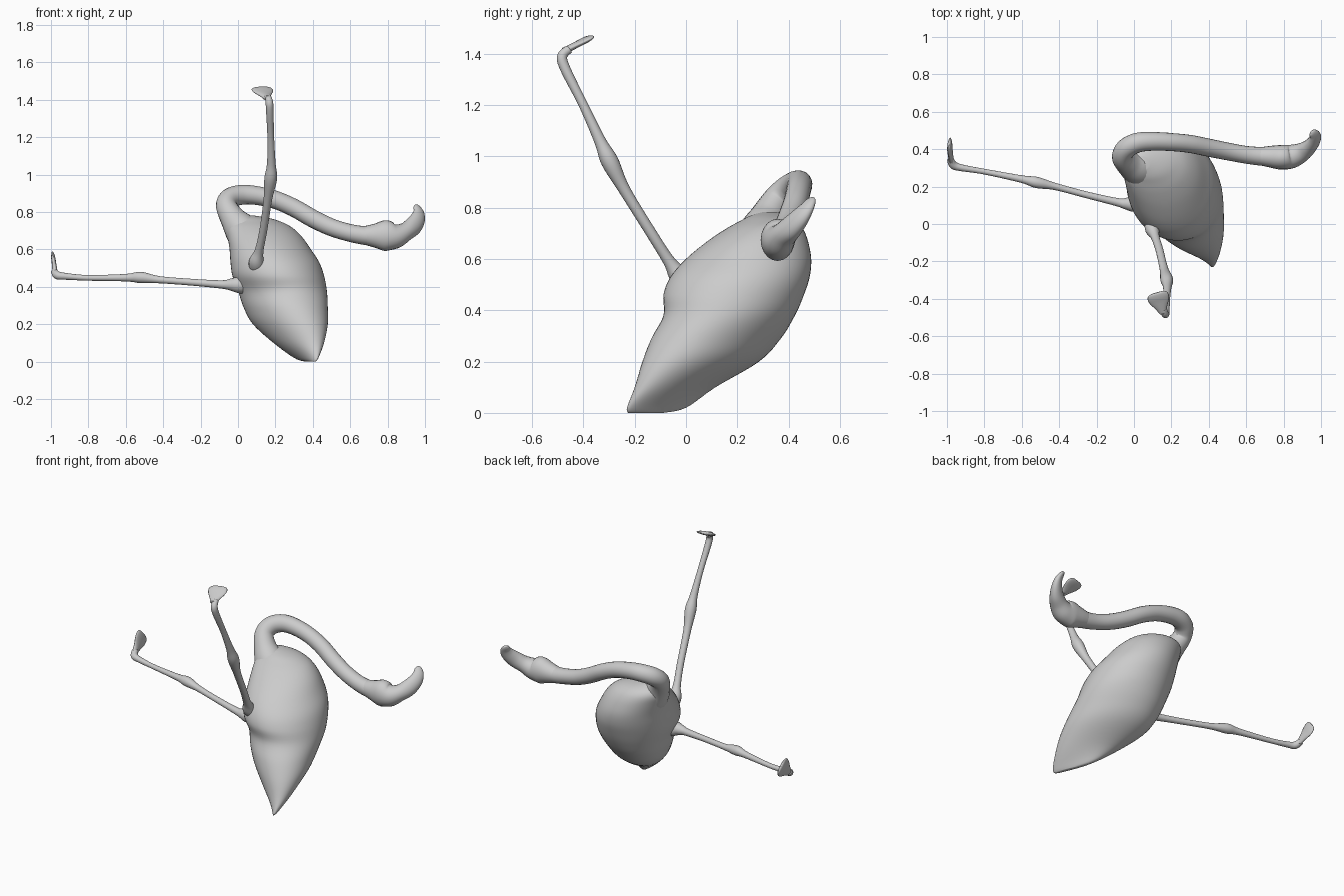
import bpy, bmesh, math
from mathutils import Vector


def smooth_rows(rows, steps):
    # Catmull-Rom interpolation of equal-length number rows
    out = []
    n = len(rows)
    for i in range(n - 1):
        quad = (rows[max(i - 1, 0)], rows[i], rows[i + 1], rows[min(i + 2, n - 1)])
        for s in range(steps):
            t = s / steps
            out.append([0.5 * (2 * b + (c - a) * t + (2 * a - 5 * b + 4 * c - d) * t * t
                               + (3 * b - a - 3 * c + d) * t ** 3)
                        for a, b, c, d in zip(*quad)])
    out.append(list(rows[-1]))
    return out


def loft(name, rings):
    # skin closed rings and cap both ends
    bm = bmesh.new()
    loops = [[bm.verts.new(p) for p in ring] for ring in rings]
    n = len(loops[0])
    for a, b in zip(loops, loops[1:]):
        for j in range(n):
            k = (j + 1) % n
            bm.faces.new((a[j], a[k], b[k], b[j]))
    bm.faces.new(loops[0][::-1])
    bm.faces.new(loops[-1])
    bmesh.ops.recalc_face_normals(bm, faces=bm.faces[:])
    mesh = bpy.data.meshes.new(name)
    bm.to_mesh(mesh)
    bm.free()
    for p in mesh.polygons:
        p.use_smooth = True
    ob = bpy.data.objects.new(name, mesh)
    bpy.context.collection.objects.link(ob)
    return ob


def tube(name, points, side, steps=6, sides=20):
    # rows are x, y, z, half width (along side), half thickness
    rows = smooth_rows(points, steps)
    rings = []
    u = Vector(side)
    for i, r in enumerate(rows):
        a, b = rows[max(i - 1, 0)], rows[min(i + 1, len(rows) - 1)]
        d = (Vector(b[:3]) - Vector(a[:3])).normalized()
        u = (u - d * u.dot(d)).normalized()
        v = d.cross(u)
        rings.append([Vector(r[:3]) + u * (r[3] * math.cos(t)) + v * (r[4] * math.sin(t))
                      for t in (2 * math.pi * j / sides for j in range(sides))])
    return loft(name, rings)


def round_tube(name, points, side):
    return tube(name, [p + (p[3],) for p in points], side)


# Body: level slices as z, x min, x max, y min, y max, skew
slices = [
    (0.00, 0.36, 0.415, -0.225, -0.09, -0.9),
    (0.02, 0.30, 0.43, -0.23, -0.00, -0.86),
    (0.10, 0.19, 0.46, -0.20, 0.115, -0.6),
    (0.20, 0.08, 0.48, -0.17, 0.285, -0.4),
    (0.29, 0.03, 0.48, -0.135, 0.37, -0.26),
    (0.38, 0.00, 0.475, -0.088, 0.425, -0.14),
    (0.46, -0.03, 0.46, -0.088, 0.46, -0.05),
    (0.53, -0.04, 0.435, -0.06, 0.482, -0.02),
    (0.60, -0.045, 0.39, 0.00, 0.488, 0.0),
    (0.67, -0.055, 0.34, 0.085, 0.475, 0.0),
    (0.72, -0.06, 0.285, 0.16, 0.455, 0.0),
    (0.75, -0.05, 0.225, 0.215, 0.43, 0.0),
    (0.768, -0.03, 0.165, 0.25, 0.40, 0.0),
    (0.782, 0.00, 0.08, 0.29, 0.36, 0.0),
]
rings = []
for z, x0, x1, y0, y1, k in smooth_rows(slices, 5):
    ring = []
    for j in range(56):
        t = 2 * math.pi * j / 56
        c, s = math.cos(t), math.sin(t)
        ring.append((0.5 * (x0 + x1) + 0.5 * (x1 - x0) * c,
                     0.5 * (y0 + y1) + 0.5 * (y1 - y0) * (k * c + math.sqrt(1 - k * k) * s), z))
    rings.append(ring)
loft("body", rings)

# Curved neck flowing out of the body
round_tube("neck", [
    (0.12, 0.27, 0.56, 0.09), (0.03, 0.295, 0.69, 0.095), (-0.03, 0.322, 0.77, 0.068),
    (-0.062, 0.36, 0.835, 0.056), (-0.04, 0.405, 0.875, 0.055), (0.02, 0.435, 0.892, 0.053),
    (0.10, 0.442, 0.888, 0.05), (0.20, 0.438, 0.865, 0.048), (0.30, 0.428, 0.822, 0.048),
    (0.40, 0.408, 0.765, 0.048), (0.50, 0.388, 0.718, 0.047), (0.60, 0.37, 0.688, 0.047),
    (0.68, 0.362, 0.674, 0.05), (0.74, 0.36, 0.67, 0.052)], (0, 1, 0))

# Head and hooked bill
tube("head", [
    (0.66, 0.363, 0.676, 0.045, 0.045), (0.73, 0.36, 0.674, 0.058, 0.064),
    (0.79, 0.357, 0.674, 0.066, 0.082), (0.845, 0.362, 0.672, 0.063, 0.066),
    (0.895, 0.382, 0.694, 0.052, 0.05), (0.935, 0.412, 0.724, 0.04, 0.05),
    (0.961, 0.445, 0.762, 0.03, 0.044), (0.967, 0.47, 0.797, 0.021, 0.034),
    (0.956, 0.488, 0.827, 0.013, 0.022), (0.95, 0.494, 0.838, 0.005, 0.008)], (0, 1, 0))

# Legs with swollen hips, knees and ankles
round_tube("side_leg", [
    (0.11, 0.16, 0.40, 0.05), (0.01, 0.112, 0.41, 0.045), (-0.04, 0.109, 0.412, 0.032),
    (-0.09, 0.117, 0.413, 0.022),
    (-0.25, 0.155, 0.425, 0.018), (-0.42, 0.20, 0.438, 0.019), (-0.52, 0.222, 0.45, 0.03),
    (-0.60, 0.24, 0.449, 0.02), (-0.80, 0.28, 0.448, 0.015), (-0.92, 0.30, 0.456, 0.018),
    (-0.965, 0.315, 0.462, 0.022), (-0.982, 0.345, 0.482, 0.018)], (0, 0, 1))
round_tube("raised_leg", [
    (0.12, 0.06, 0.47, 0.05), (0.10, -0.02, 0.53, 0.043), (0.112, -0.065, 0.59, 0.024),
    (0.135, -0.135, 0.70, 0.021), (0.16, -0.24, 0.87, 0.023), (0.175, -0.297, 0.98, 0.034),
    (0.178, -0.335, 1.06, 0.023), (0.175, -0.40, 1.20, 0.018), (0.17, -0.47, 1.34, 0.02),
    (0.167, -0.482, 1.39, 0.02), (0.16, -0.455, 1.417, 0.016)], (1, 0, 0))


# Webbed feet
def foot(name, start, end, side):
    a, b = Vector(start), Vector(end)
    spec = [(0, 0.02, 0.014), (0.25, 0.032, 0.013), (0.55, 0.052, 0.012),
            (0.78, 0.058, 0.012), (0.94, 0.05, 0.009), (1, 0.03, 0.004)]
    tube(name, [tuple(a.lerp(b, t)) + (w, h) for t, w, h in spec], side)


foot("side_foot", (-0.977, 0.335, 0.474), (-0.988, 0.436, 0.557), (-0.1, -0.66, 0.75))
foot("raised_foot", (0.155, -0.475, 1.41), (0.122, -0.367, 1.466), (0.98, 0.2, 0))
